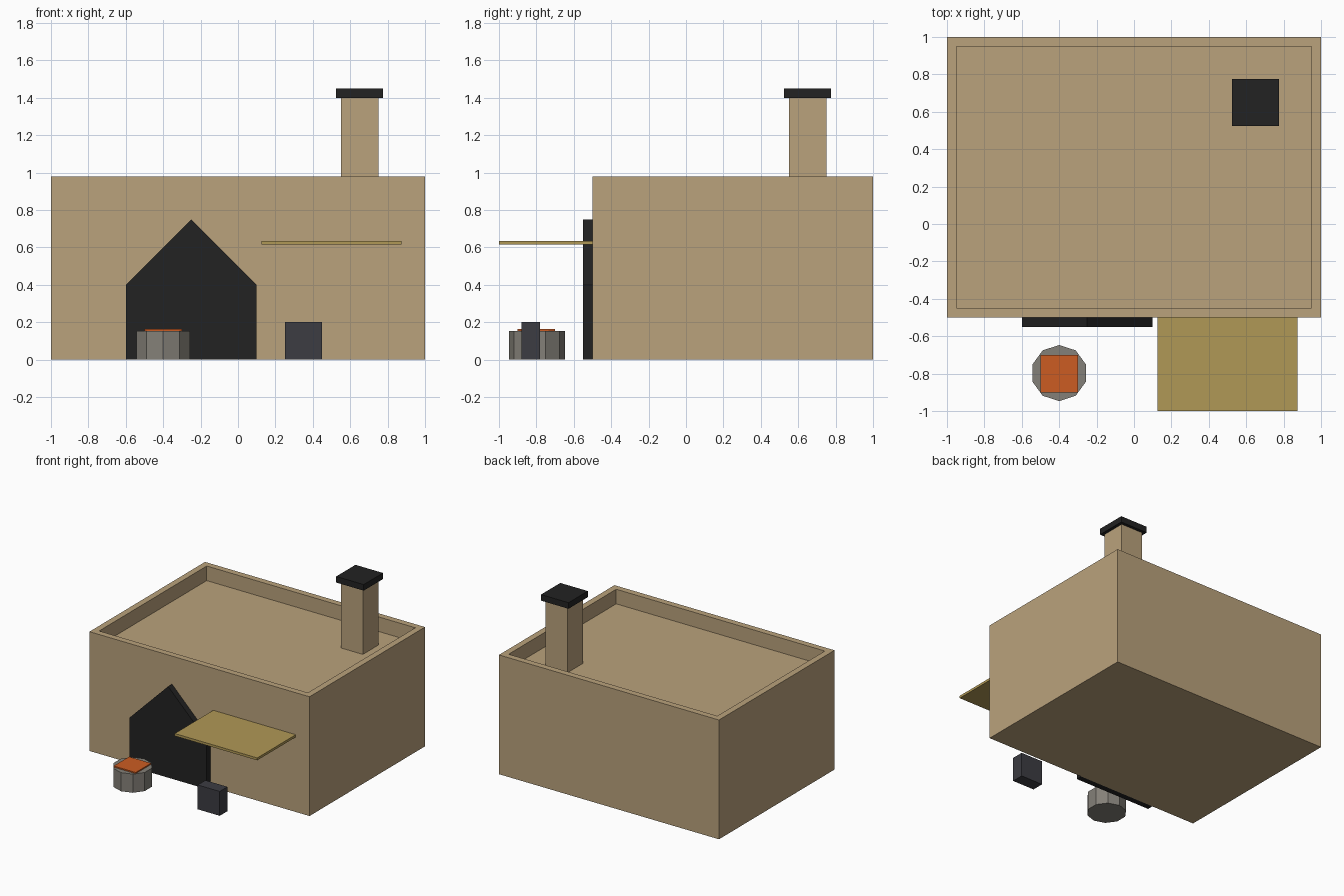
import bpy, bmesh, math

if "Cube" in bpy.data.objects:
    bpy.data.objects.remove(bpy.data.objects["Cube"])


def material(name, srgb):
    lin = [((c / 255 + 0.055) / 1.055) ** 2.4 for c in srgb]
    m = bpy.data.materials.new(name)
    m.diffuse_color = (*lin, 1)
    m.use_nodes = True
    m.node_tree.nodes["Principled BSDF"].inputs["Base Color"].default_value = m.diffuse_color
    return m


ADOBE = material("tan adobe", (186, 162, 124))
BLACK = material("soot black", (34, 34, 34))
STRAW = material("straw gold", (176, 152, 86))
STONE = material("grey stone", (132, 128, 120))
EMBER = material("ember orange", (204, 92, 34))
SLATE = material("dark slate", (60, 60, 66))


def finish(name, bm, mat):
    bmesh.ops.recalc_face_normals(bm, faces=bm.faces)
    mesh = bpy.data.meshes.new(name)
    bm.to_mesh(mesh)
    bm.free()
    mesh.materials.append(mat)
    obj = bpy.data.objects.new(name, mesh)
    bpy.context.collection.objects.link(obj)
    return obj


def prism(name, outline, offset, mat):
    """Extrude a flat outline of 3D points along an offset."""
    bm = bmesh.new()
    face = bm.faces.new([bm.verts.new(p) for p in outline])
    new = bmesh.ops.extrude_face_region(bm, geom=[face], use_keep_orig=True)["geom"]
    bmesh.ops.translate(bm, vec=offset, verts=[v for v in new if isinstance(v, bmesh.types.BMVert)])
    return finish(name, bm, mat)


def box(name, x, y, z, mat):
    base = [(x[0], y[0], z[0]), (x[1], y[0], z[0]), (x[1], y[1], z[0]), (x[0], y[1], z[0])]
    return prism(name, base, (0, 0, z[1] - z[0]), mat)


# House block with a sunken flat roof behind a parapet
house = box("house_walls", (-1, 1), (-0.5, 1), (0, 0.98), ADOBE)
bm = bmesh.new()
bm.from_mesh(house.data)
bm.faces.ensure_lookup_table()
roof = max(bm.faces, key=lambda f: f.calc_center_median().z)
bmesh.ops.inset_region(bm, faces=[roof], thickness=0.073)
new = bmesh.ops.extrude_face_region(bm, geom=[roof])["geom"]
bmesh.ops.translate(bm, vec=(0, 0, -0.12), verts=[v for v in new if isinstance(v, bmesh.types.BMVert)])
if roof.is_valid:
    bmesh.ops.delete(bm, geom=[roof], context='FACES_ONLY')
bm.to_mesh(house.data)
bm.free()

# Chimney and cap
box("chimney", (0.55, 0.75), (0.55, 0.75), (0.86, 1.40), ADOBE)
box("chimney_cap", (0.525, 0.775), (0.525, 0.775), (1.40, 1.45), BLACK)

# Gabled doorway slab
gable = [(-0.6, 0), (0.1, 0), (0.1, 0.4), (-0.25, 0.75), (-0.6, 0.4)]
prism("doorway", [(x, -0.55, z) for x, z in gable], (0, 0.05, 0), BLACK)

# Awning and the block below it
box("awning", (0.125, 0.875), (-1, -0.5), (0.615, 0.635), STRAW)
box("anvil_block", (0.25, 0.45), (-0.88, -0.78), (0, 0.2), SLATE)

# Ten-sided fire pit with glowing embers
ring = [(-0.4 + 0.15 * math.sin(i * math.tau / 10), -0.797 + 0.15 * math.cos(i * math.tau / 10), 0)
        for i in range(10)]
prism("fire_pit", ring, (0, 0, 0.153), STONE)
box("embers", (-0.5, -0.3), (-0.9, -0.7), (0.153, 0.163), EMBER)
